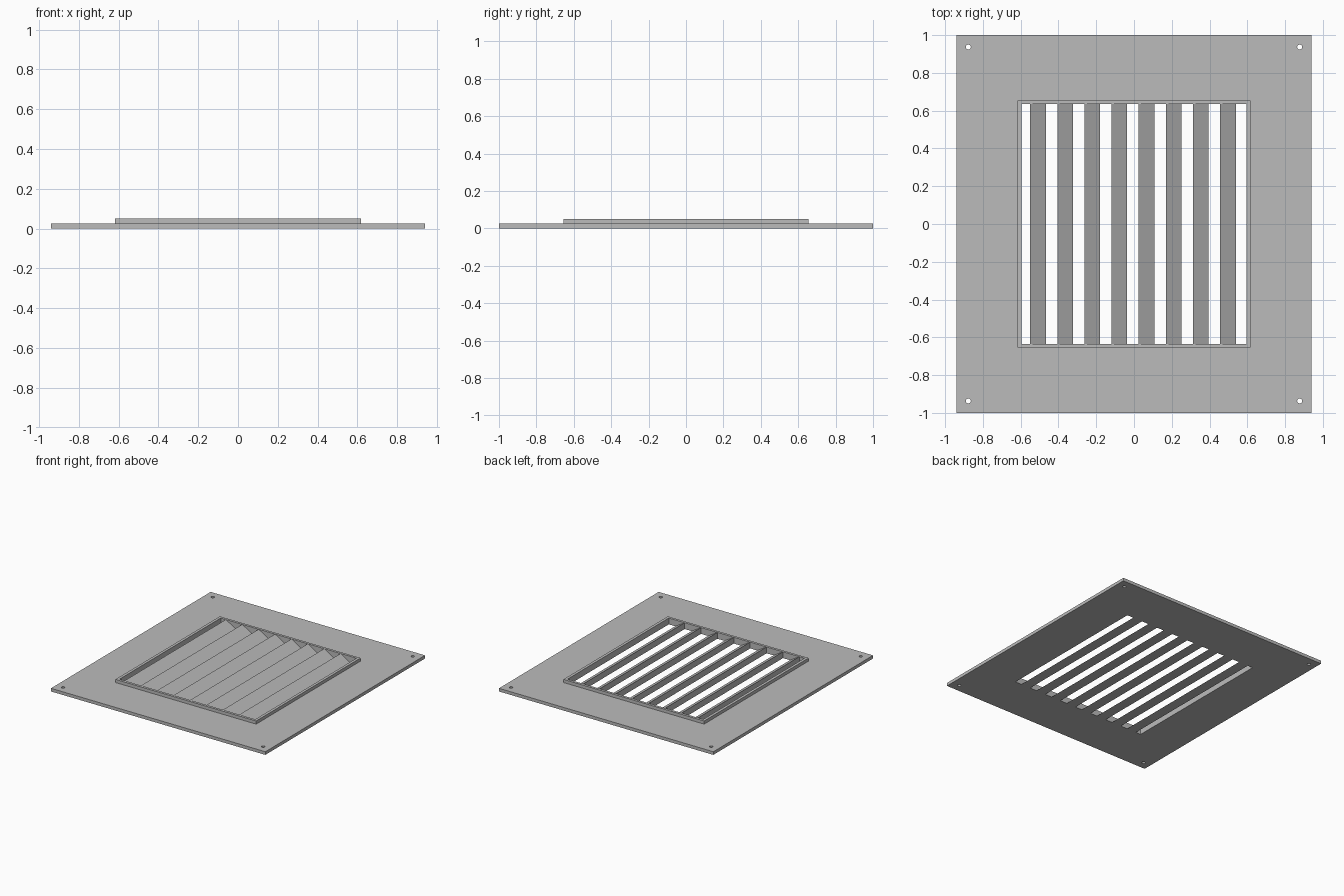
import bpy, bmesh
from math import cos, sin, tau

if "Cube" in bpy.data.objects:
    bpy.data.objects.remove(bpy.data.objects["Cube"], do_unlink=True)

# Single grey material
GREY = (0.5, 0.5, 0.5, 1.0)
grey = bpy.data.materials.new("plain grey")
grey.use_nodes = True
grey.diffuse_color = GREY
grey.node_tree.nodes["Principled BSDF"].inputs["Base Color"].default_value = GREY

OPEN_X, OPEN_Y = 0.595, 0.634     # half size of the opening
PLATE_Z, TOP_Z = 0.025, 0.05      # plate top and collar top


def rectangle(hx, hy):
    return [(-hx, -hy), (hx, -hy), (hx, hy), (-hx, hy)]


def circle(cx, cy, r, n=24):
    return [(cx + r * cos(tau * i / n), cy + r * sin(tau * i / n)) for i in range(n)]


def sheet(name, outlines, z0, z1):
    """Extrude a flat outline with holes between two heights."""
    curve = bpy.data.curves.new(name, "CURVE")
    curve.dimensions = "2D"
    curve.fill_mode = "BOTH"
    curve.extrude = (z1 - z0) / 2
    for pts in outlines:
        spline = curve.splines.new("POLY")
        spline.points.add(len(pts) - 1)
        for p, (x, y) in zip(spline.points, pts):
            p.co = (x, y, 0, 1)
        spline.use_cyclic_u = True
    temp = bpy.data.objects.new(name + "_outline", curve)
    bpy.context.collection.objects.link(temp)
    bpy.context.view_layer.update()
    graph = bpy.context.evaluated_depsgraph_get()
    mesh = bpy.data.meshes.new_from_object(temp.evaluated_get(graph))
    bpy.data.objects.remove(temp, do_unlink=True)
    bpy.data.curves.remove(curve)

    # Weld the caps to the walls and lift into place
    bm = bmesh.new()
    bm.from_mesh(mesh)
    bmesh.ops.remove_doubles(bm, verts=bm.verts, dist=0.0001)
    bmesh.ops.recalc_face_normals(bm, faces=bm.faces)
    bmesh.ops.translate(bm, verts=bm.verts, vec=(0, 0, (z0 + z1) / 2))
    for f in bm.faces:
        f.smooth = False
    bm.to_mesh(mesh)
    bm.free()
    mesh.name = name
    mesh.materials.clear()
    mesh.materials.append(grey)
    obj = bpy.data.objects.new(name, mesh)
    bpy.context.collection.objects.link(obj)
    return obj


# Mounting plate with opening and corner screw holes
opening = rectangle(OPEN_X, OPEN_Y)
holes = [circle(sx * 0.877, sy * 0.937, 0.013) for sx in (-1, 1) for sy in (-1, 1)]
sheet("mounting_plate", [rectangle(0.94, 1.0), opening] + holes, 0, PLATE_Z)

# Raised collar around the opening
sheet("collar", [rectangle(0.617, 0.654), opening], PLATE_Z, TOP_Z)

# Wedge-shaped slats: upright on the -x side, sloping down towards +x
bm = bmesh.new()
profile = [(0, 0), (0.083, 0), (0, TOP_Z)]
base = bm.faces.new([bm.verts.new((x - 0.55, -OPEN_Y, z)) for x, z in profile])
out = bmesh.ops.extrude_face_region(bm, geom=[base])
bmesh.ops.translate(bm, vec=(0, 2 * OPEN_Y, 0),
                    verts=[v for v in out["geom"] if isinstance(v, bmesh.types.BMVert)])
bmesh.ops.recalc_face_normals(bm, faces=bm.faces)
mesh = bpy.data.meshes.new("slats")
bm.to_mesh(mesh)
bm.free()
mesh.materials.append(grey)
slats = bpy.data.objects.new("slats", mesh)
bpy.context.collection.objects.link(slats)
array = slats.modifiers.new("repeat", "ARRAY")
array.count = 8
array.use_relative_offset = False
array.use_constant_offset = True
array.constant_offset_displace = (0.1437, 0, 0)
